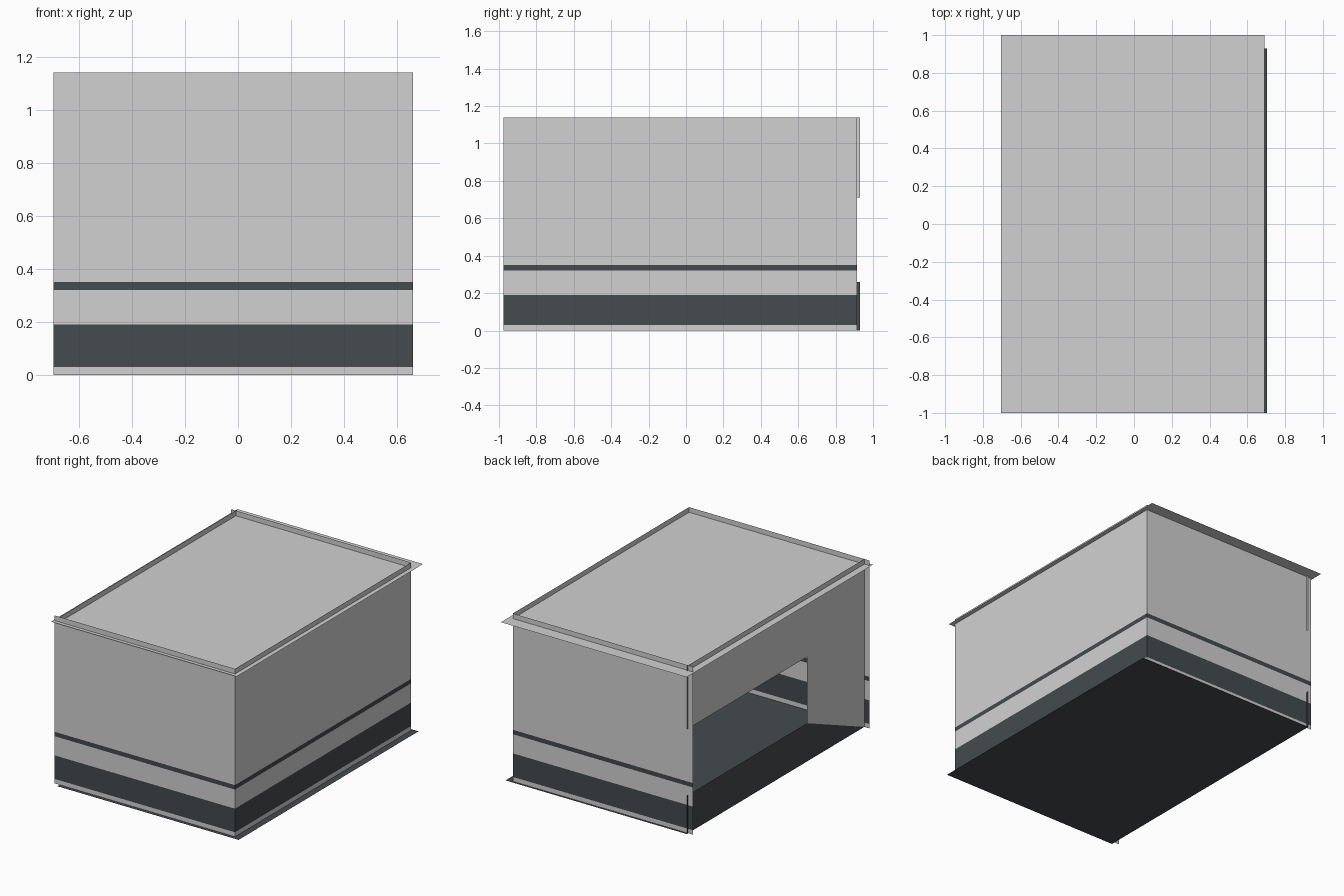
import bpy
import bmesh

cube = bpy.data.objects.get("Cube")
if cube:
    bpy.data.objects.remove(cube, do_unlink=True)


def make_material(name, rgb):
    mat = bpy.data.materials.new(name)
    mat.use_nodes = True
    colour = (*rgb, 1.0)
    mat.diffuse_color = colour
    mat.node_tree.nodes["Principled BSDF"].inputs["Base Color"].default_value = colour
    return mat


PALE = make_material("pale grey", (0.64, 0.64, 0.64))
DARK = make_material("dark slate", (0.058, 0.069, 0.076))

HEIGHT = 1.14
FRONT, BACK = -0.975, 0.915
WALL_X = 0.66


def make_sheet(name, polygons, outward):
    """Build a thin sheet from (material index, corner points) pairs, facing outward."""
    bm = bmesh.new()
    for index, points in polygons:
        face = bm.faces.new([bm.verts.new(p) for p in points])
        face.material_index = index
        face.normal_update()
        if sum(n * o for n, o in zip(face.normal, outward)) < 0:
            face.normal_flip()
    bmesh.ops.remove_doubles(bm, verts=bm.verts, dist=0.0001)
    mesh = bpy.data.meshes.new(name)
    bm.to_mesh(mesh)
    bm.free()
    mesh.materials.append(PALE)
    mesh.materials.append(DARK)
    obj = bpy.data.objects.new(name, mesh)
    bpy.context.collection.objects.link(obj)
    return obj


def striped_wall(name, start, end, outward):
    """Wall between two plan points, with alternating pale and dark bands."""
    levels = [0, 0.03, 0.19, 0.32, 0.35, HEIGHT]
    bands = []
    for i, (low, high) in enumerate(zip(levels, levels[1:])):
        bands.append((i % 2, [(*start, low), (*end, low), (*end, high), (*start, high)]))
    return make_sheet(name, bands, outward)


def slab(name, index, x0, x1, y0, y1, z, outward):
    corners = [(x0, y0, z), (x1, y0, z), (x1, y1, z), (x0, y1, z)]
    return make_sheet(name, [(index, corners)], outward)


# Three striped walls; front and back run past the open side
striped_wall("front_wall", (-0.695, FRONT), (WALL_X, FRONT), (0, -1, 0))
striped_wall("back_wall", (-0.695, BACK), (WALL_X, BACK), (0, 1, 0))
striped_wall("left_wall", (WALL_X, FRONT), (WALL_X, BACK), (1, 0, 0))

# Right wall: large opening above a dark lower panel with a sloping end
side_x, end_y, jamb_y, sill, head = -0.657, 0.93, -0.36, 0.26, 0.71
upper = [(FRONT, 0), (jamb_y, sill), (jamb_y, head), (end_y, head),
         (end_y, HEIGHT), (FRONT, HEIGHT)]
lower = [(FRONT, 0), (end_y, 0), (end_y, sill), (jamb_y, sill)]
make_sheet("right_wall",
           [(i, [(side_x, y, z) for y, z in outline])
            for i, outline in enumerate((upper, lower))],
           (-1, 0, 0))

# Floor and overhanging roof, the roof set below the wall tops
slab("floor", 1, side_x, 0.705, -1, end_y, 0, (0, 0, 1))
slab("roof", 0, -0.705, 0.69, -1, 1, 1.105, (0, 0, 1))
